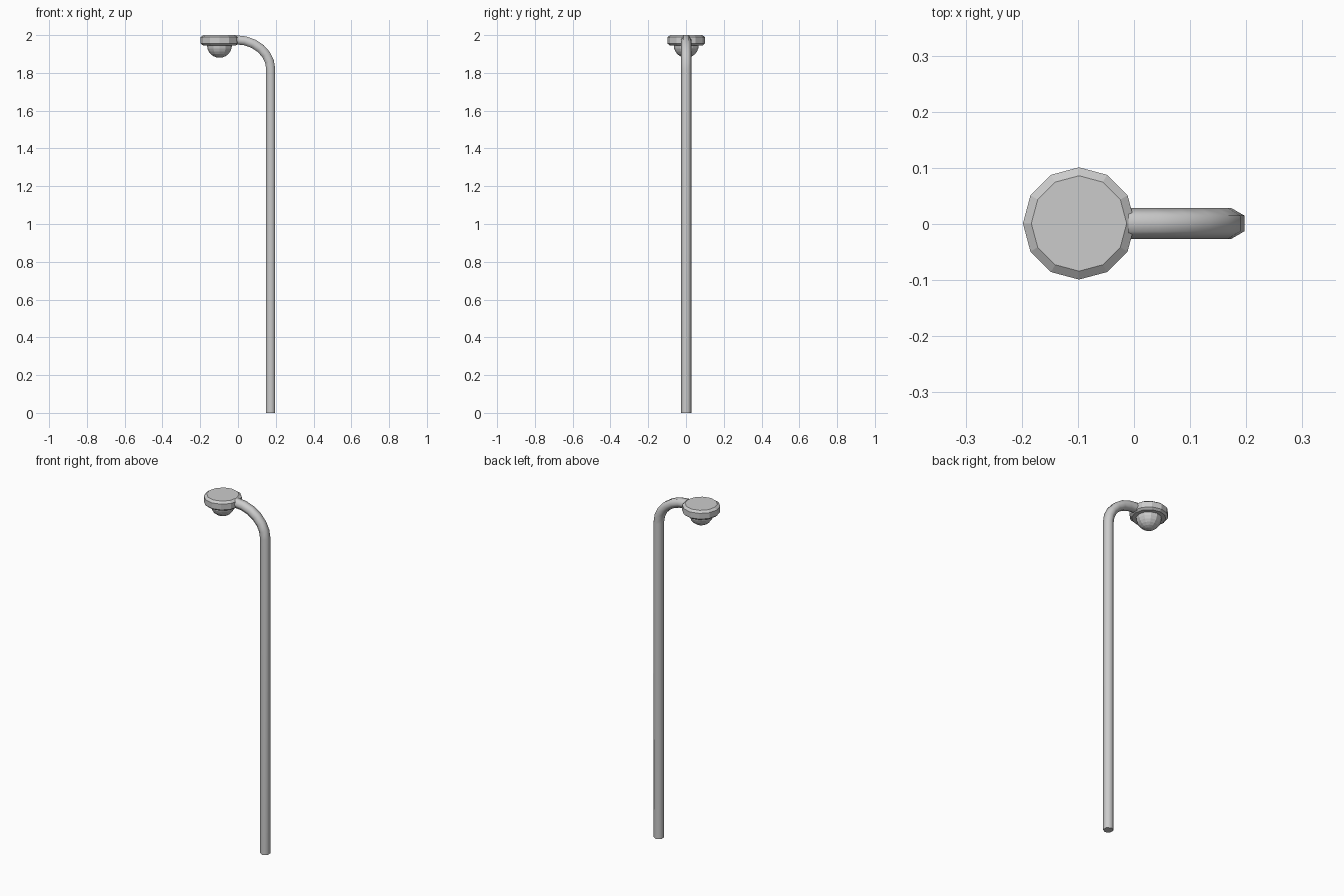
import bpy, bmesh
from math import sin, cos, pi, radians
from mathutils import Vector

if "Cube" in bpy.data.objects:
    bpy.data.objects.remove(bpy.data.objects["Cube"])


def finish(bm, name, smooth_angle=None):
    bmesh.ops.recalc_face_normals(bm, faces=bm.faces[:])
    mesh = bpy.data.meshes.new(name)
    bm.to_mesh(mesh)
    bm.free()
    ob = bpy.data.objects.new(name, mesh)
    bpy.context.collection.objects.link(ob)
    if smooth_angle:
        bpy.ops.object.select_all(action='DESELECT')
        ob.select_set(True)
        bpy.context.view_layer.objects.active = ob
        bpy.ops.object.shade_smooth_by_angle(angle=radians(smooth_angle))
    return ob


def loft(name, rings, smooth_angle=None):
    """Skin closed rings of points and cap both ends."""
    bm = bmesh.new()
    loops = [[bm.verts.new(p) for p in ring] for ring in rings]
    n = len(loops[0])
    for a, b in zip(loops, loops[1:]):
        for i in range(n):
            j = (i + 1) % n
            bm.faces.new((a[i], a[j], b[j], b[i]))
    bm.faces.new(loops[0])
    bm.faces.new(loops[-1])
    return finish(bm, name, smooth_angle)


HEAD_X = -0.098
POLE_X = 0.173
Y = 0.001

# six-sided pole that bends over to the lamp head
pipe_r = 0.0277
bend_z, arm_z, end_x = 1.82, 1.975, -0.01
path = [(POLE_X, 0.0, 0.0)]
for k in range(7):
    t = k / 6 * pi / 2
    rx, rz = POLE_X - end_x, arm_z - bend_z
    x, z = end_x + rx * cos(t), bend_z + rz * sin(t)
    path.append((x, z, math_angle := Vector((rz * cos(t), rx * sin(t))).angle_signed(Vector((1, 0)))))
rings = []
for x, z, a in path:
    ring = []
    for i in range(6):
        b = radians(30 + 60 * i)
        u, v = pipe_r * cos(b), pipe_r * sin(b)
        ring.append((x + u * cos(a), Y + v, z + u * sin(a)))
    rings.append(ring)
loft("curved_pole", rings, 65)

# twelve-sided bevelled lamp housing
profile = [(0.088, 1.946), (0.1, 1.956), (0.1, 1.989), (0.085, 2.0)]
loft("lamp_housing",
     [[(HEAD_X + r * cos(i * pi / 6), Y + r * sin(i * pi / 6), z) for i in range(12)]
      for r, z in profile])

# half-round bulb below the housing
bm = bmesh.new()
bmesh.ops.create_uvsphere(bm, u_segments=12, v_segments=12, radius=0.066)
bmesh.ops.bisect_plane(bm, geom=bm.verts[:] + bm.edges[:] + bm.faces[:],
                       plane_co=(0, 0, 0.001), plane_no=(0, 0, 1), clear_outer=True)
bmesh.ops.translate(bm, verts=bm.verts[:], vec=(HEAD_X, Y, 1.946))
finish(bm, "bulb")
